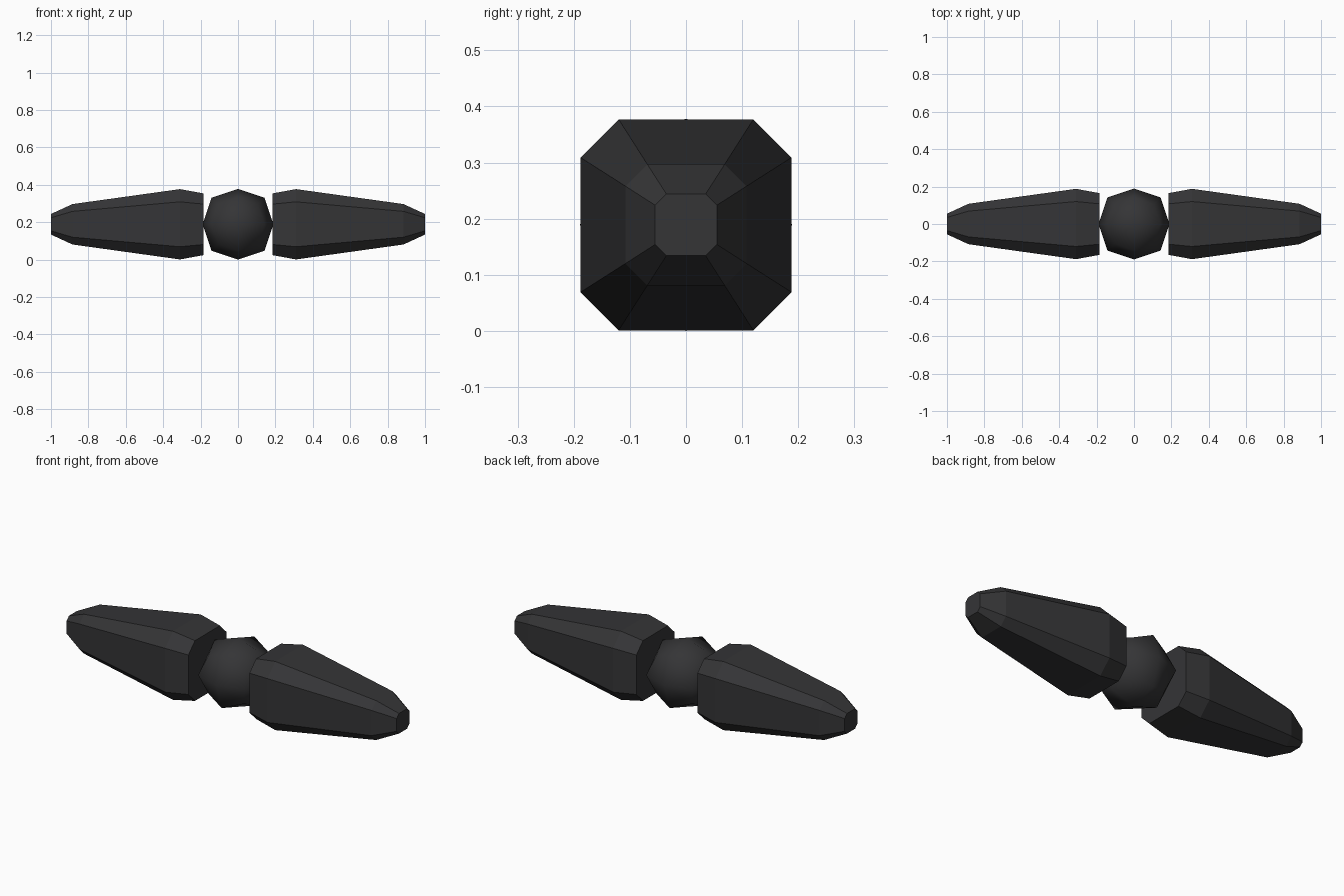
import bpy
import bmesh

if "Cube" in bpy.data.objects:
    bpy.data.objects.remove(bpy.data.objects["Cube"])

CENTRE_Z = 0.189

dark = bpy.data.materials.new("dark_grey")
dark.diffuse_color = (0.035, 0.035, 0.037, 1)
dark.use_nodes = True
dark.node_tree.nodes["Principled BSDF"].inputs["Base Color"].default_value = dark.diffuse_color


def add_object(name, bm):
    bmesh.ops.recalc_face_normals(bm, faces=bm.faces)
    mesh = bpy.data.meshes.new(name)
    bm.to_mesh(mesh)
    bm.free()
    mesh.materials.append(dark)
    obj = bpy.data.objects.new(name, mesh)
    obj.location.z = CENTRE_Z
    bpy.context.collection.objects.link(obj)
    return obj


def chamfered_ring(bm, x, half, flat):
    """Square section with cut corners, in the plane of x."""
    pts = [(half, -flat), (half, flat), (flat, half), (-flat, half),
           (-half, flat), (-half, -flat), (-flat, -half), (flat, -half)]
    return [bm.verts.new((x, y, z)) for y, z in pts]


# Arms: tapered chamfered bar (x, half width, half flat), mirrored across x
stations = [(0.185, 0.165, 0.108), (0.31, 0.188, 0.12),
            (0.885, 0.108, 0.069), (1.0, 0.055, 0.035)]
bm = bmesh.new()
rings = [chamfered_ring(bm, *s) for s in stations]
for a, b in zip(rings, rings[1:]):
    for i in range(8):
        j = (i + 1) % 8
        bm.faces.new((a[i], a[j], b[j], b[i]))
bm.faces.new(rings[0])
bm.faces.new(rings[-1])
arms = add_object("arms", bm)
arms.modifiers.new("Mirror", 'MIRROR').use_axis[0] = True

# Centre ball: cube rounded by one subdivision, smooth shaded
bm = bmesh.new()
bmesh.ops.create_cube(bm, size=2 * 0.189)
for f in bm.faces:
    f.smooth = True
ball = add_object("centre_ball", bm)
sub = ball.modifiers.new("Subdivision", 'SUBSURF')
sub.levels = sub.render_levels = 1
sub.use_limit_surface = False
